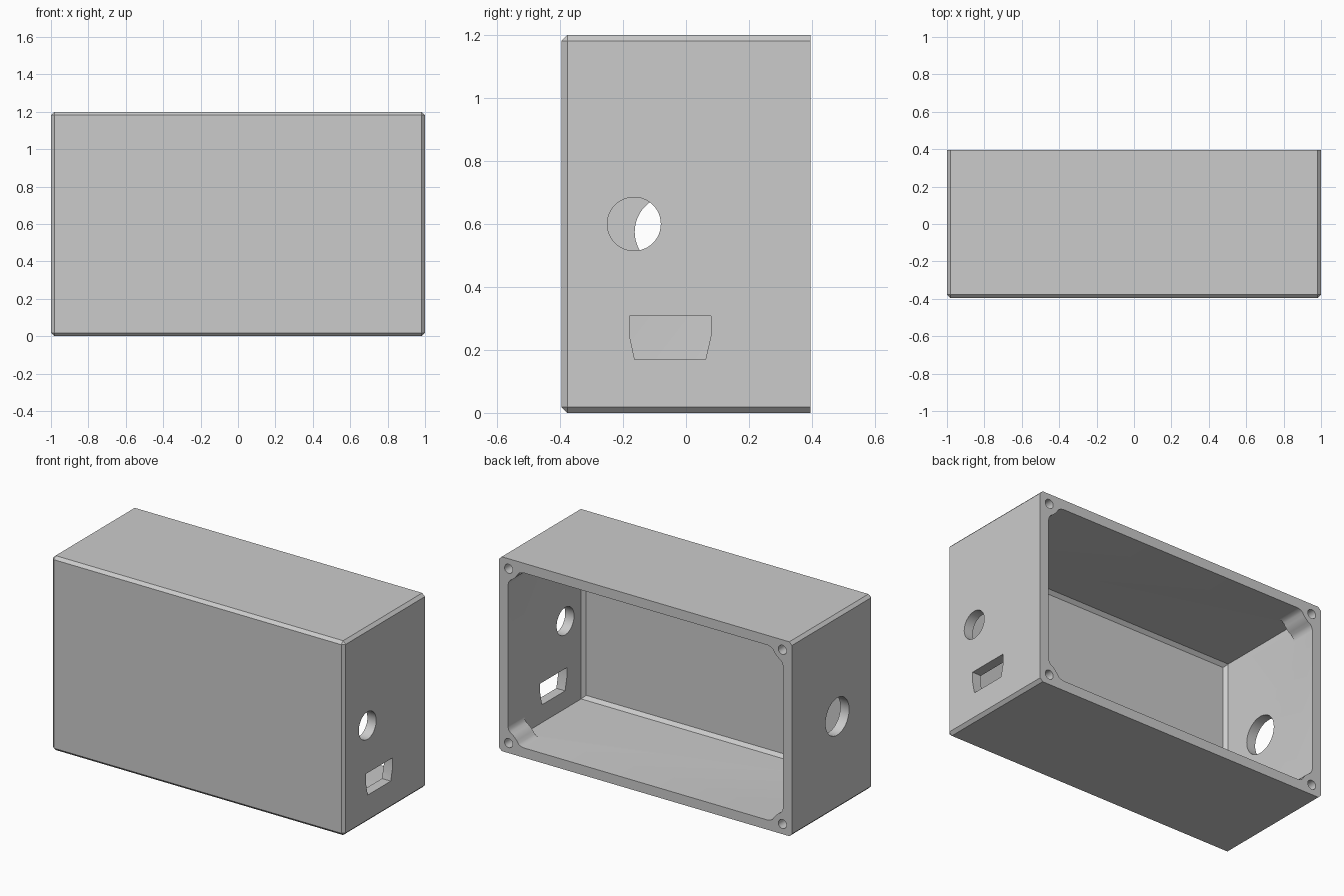
import bpy, bmesh, math
from mathutils import Vector

if "Cube" in bpy.data.objects:
    bpy.data.objects.remove(bpy.data.objects["Cube"], do_unlink=True)

W, D, H = 2.0, 0.79, 1.2          # overall size
WALL, FRONT_WALL = 0.06, 0.055
X, Y = W / 2, D / 2

grey = bpy.data.materials.new("light grey")
grey.use_nodes = True
COLOUR = (0.6, 0.6, 0.6, 1)
grey.diffuse_color = COLOUR
grey.node_tree.nodes["Principled BSDF"].inputs["Base Color"].default_value = COLOUR


def finish(bm, name):
    bmesh.ops.recalc_face_normals(bm, faces=bm.faces)
    mesh = bpy.data.meshes.new(name)
    bm.to_mesh(mesh)
    bm.free()
    mesh.materials.append(grey)
    obj = bpy.data.objects.new(name, mesh)
    bpy.context.collection.objects.link(obj)
    return obj


def chamfered_box(name, lo, hi, chamfer, bevel_edge):
    """Box between two corners; bevel_edge(midpoint) picks the chamfered edges."""
    lo, hi = Vector(lo), Vector(hi)
    bm = bmesh.new()
    bmesh.ops.create_cube(bm, size=1)
    edges = [e for e in bm.edges if bevel_edge((e.verts[0].co + e.verts[1].co) / 2)]
    for v in bm.verts:
        v.co = Vector(((v.co[i] + 0.5) * (hi[i] - lo[i]) + lo[i]) for i in range(3))
    bmesh.ops.bevel(bm, geom=edges, offset=chamfer, offset_type='OFFSET',
                    segments=1, affect='EDGES')
    return finish(bm, name)


def prism(name, points, start, end, axis):
    """Extrude a profile along x (points are y, z) or along y (points are x, z)."""
    bm = bmesh.new()
    place = (lambda p, t: (t, p[0], p[1])) if axis == 'x' else (lambda p, t: (p[0], t, p[1]))
    face = bm.faces.new([bm.verts.new(place(p, start)) for p in points])
    out = bmesh.ops.extrude_face_region(bm, geom=[face])
    moved = [v for v in out["geom"] if isinstance(v, bmesh.types.BMVert)]
    shift = Vector(place((0, 0), end - start))
    bmesh.ops.translate(bm, verts=moved, vec=shift)
    return finish(bm, name)


def circle(cu, cv, r, n=48):
    return [(cu + r * math.cos(2 * math.pi * i / n), cv + r * math.sin(2 * math.pi * i / n))
            for i in range(n)]


def cut(target, cutter):
    mod = target.modifiers.new("cut", 'BOOLEAN')
    mod.operation, mod.solver, mod.object = 'DIFFERENCE', 'EXACT', cutter
    bpy.context.view_layer.objects.active = target
    bpy.ops.object.modifier_apply(modifier=mod.name)
    bpy.data.objects.remove(cutter, do_unlink=True)


# Outer shell: every edge chamfered except the open back rim
case = chamfered_box("enclosure_case", (-X, -Y, 0), (X, Y, H), 0.018,
                     lambda m: m.y < 0.4)

# Cavity, chamfered where it meets the front wall
cavity = chamfered_box("cavity_cutter", (-X + WALL, -Y + FRONT_WALL, WALL),
                       (X - WALL, Y + 0.1, H - WALL), 0.02, lambda m: m.y < -0.4)

# Screw bosses left standing in the four corners (offsets from the outer corner)
half = [(0.062, 0.157), (0.066, 0.143), (0.075, 0.131), (0.092, 0.120)]
boss = [(0.02, 0.02), (0.02, 0.165), (0.06, 0.165)] + half + [(0.107, 0.107)]
boss += [(b, a) for a, b in reversed(half)] + [(0.165, 0.06), (0.165, 0.02)]
corners = [(sx, sz) for sx in (-1, 1) for sz in (-1, 1)]
for sx, sz in corners:
    pts = [(sx * (X - a), H / 2 + sz * (H / 2 - b)) for a, b in boss]
    cut(cavity, prism("boss", pts, Y - 0.16, Y + 0.2, 'y'))
cut(case, cavity)

# Blind screw holes
for sx, sz in corners:
    pts = circle(sx * (X - 0.065), H / 2 + sz * (H / 2 - 0.062), 0.028, 24)
    cut(case, prism("screw_hole", pts, Y - 0.14, Y + 0.1, 'y'))

# Side openings: round hole and connector slot on +x, larger round hole on -x
cut(case, prism("small_round_hole", circle(-0.165, 0.6, 0.085), 0.85, 1.1, 'x'))
slot = [(-0.18, 0.307), (-0.18, 0.248), (-0.163, 0.17),
        (0.062, 0.17), (0.08, 0.248), (0.08, 0.307)]
cut(case, prism("connector_slot", slot, 0.85, 1.1, 'x'))
cut(case, prism("large_round_hole", circle(-0.048, 0.575, 0.115), -1.1, -0.85, 'x'))

# Smooth the round walls, keep the edges crisp
bpy.ops.object.select_all(action='DESELECT')
case.select_set(True)
bpy.context.view_layer.objects.active = case
bpy.ops.object.shade_smooth_by_angle(angle=math.radians(30))
